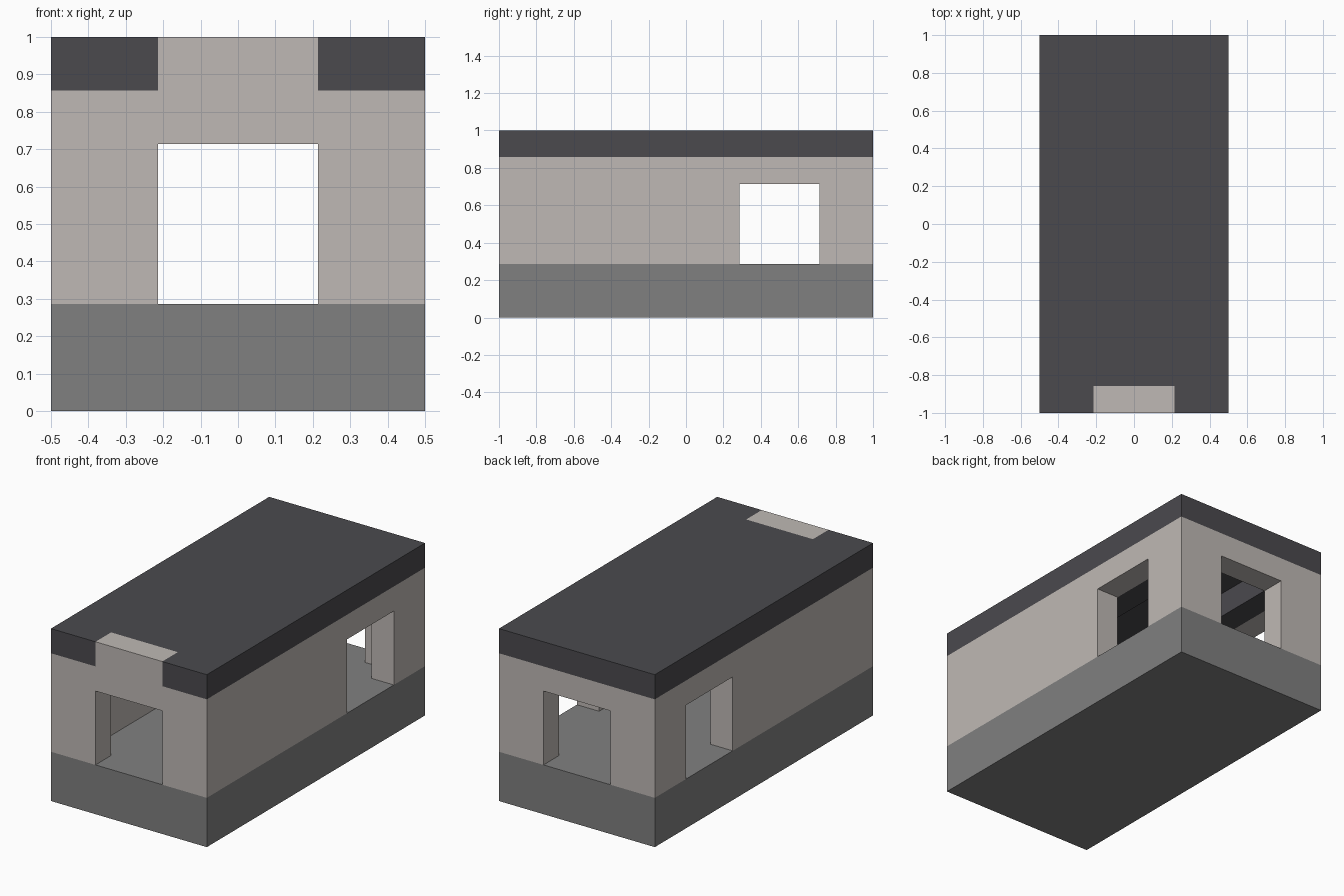
import bpy
import bmesh

if "Cube" in bpy.data.objects:
    bpy.data.objects.remove(bpy.data.objects["Cube"])

U = 1 / 7          # one block; the building is 7 x 14 x 7 blocks
OVER = 0.5         # overshoot of cutters, in blocks


def make_material(name, color):
    mat = bpy.data.materials.new(name)
    mat.use_nodes = True
    mat.diffuse_color = (*color, 1)
    bsdf = next(n for n in mat.node_tree.nodes if n.type == 'BSDF_PRINCIPLED')
    bsdf.inputs["Base Color"].default_value = (*color, 1)
    return mat


STONE = make_material("grey_stone", (0.216, 0.216, 0.216))
PLASTER = make_material("beige_plaster", (0.521, 0.485, 0.459))
SLATE = make_material("dark_slate", (0.070, 0.068, 0.076))


def box(name, xs, ys, zs, mat=None):
    """Box between block coordinates on each axis."""
    bm = bmesh.new()
    bmesh.ops.create_cube(bm, size=1)
    for v in bm.verts:
        v.co = [U * (r[0] if c < 0 else r[1]) for c, r in zip(v.co, (xs, ys, zs))]
    mesh = bpy.data.meshes.new(name)
    bm.to_mesh(mesh)
    bm.free()
    obj = bpy.data.objects.new(name, mesh)
    bpy.context.collection.objects.link(obj)
    if mat:
        mesh.materials.append(mat)
    return obj


def combine(obj, tool, operation):
    """Apply a boolean and throw the tool away."""
    mod = obj.modifiers.new("boolean", 'BOOLEAN')
    mod.operation = operation
    mod.solver = 'EXACT'
    mod.object = tool
    bpy.context.view_layer.objects.active = obj
    bpy.ops.object.modifier_apply(modifier=mod.name)
    bpy.data.objects.remove(tool)


W, L = 3.5, 7      # half width and half length

# Solid plinth, whose top is the floor
box("plinth", (-W, W), (-L, L), (0, 2), STONE)

# Wall shell with a raised block over the front doorway
walls = box("walls", (-W, W), (-L, L), (2, 6), PLASTER)
combine(walls, box("key_tool", (-1.5, 1.5), (-L, 1 - L), (5.5, 7), PLASTER), 'UNION')
combine(walls, box("room_cutter", (1 - W, W - 1), (1 - L, L - 1), (2 - OVER, 6 + OVER)),
        'DIFFERENCE')

# Doorways through front and back, and through both sides
combine(walls, box("end_cutter", (-1.5, 1.5), (-L - OVER, L + OVER), (2 - OVER, 5)),
        'DIFFERENCE')
combine(walls, box("side_cutter", (-W - OVER, W + OVER), (2, 5), (2 - OVER, 5)),
        'DIFFERENCE')

# Flat roof, notched around the raised front block
roof = box("roof", (-W, W), (-L, L), (6, 7), SLATE)
combine(roof, box("notch_cutter", (-1.5, 1.5), (-L - OVER, 1 - L), (6 - OVER, 7 + OVER)),
        'DIFFERENCE')

# Ceiling ledges along both long walls
for side, xs in (("left", (1.5, 2.5)), ("right", (-2.5, -1.5))):
    box(side + "_ceiling_ledge", xs, (1 - L, L - 1), (5, 6), SLATE)
